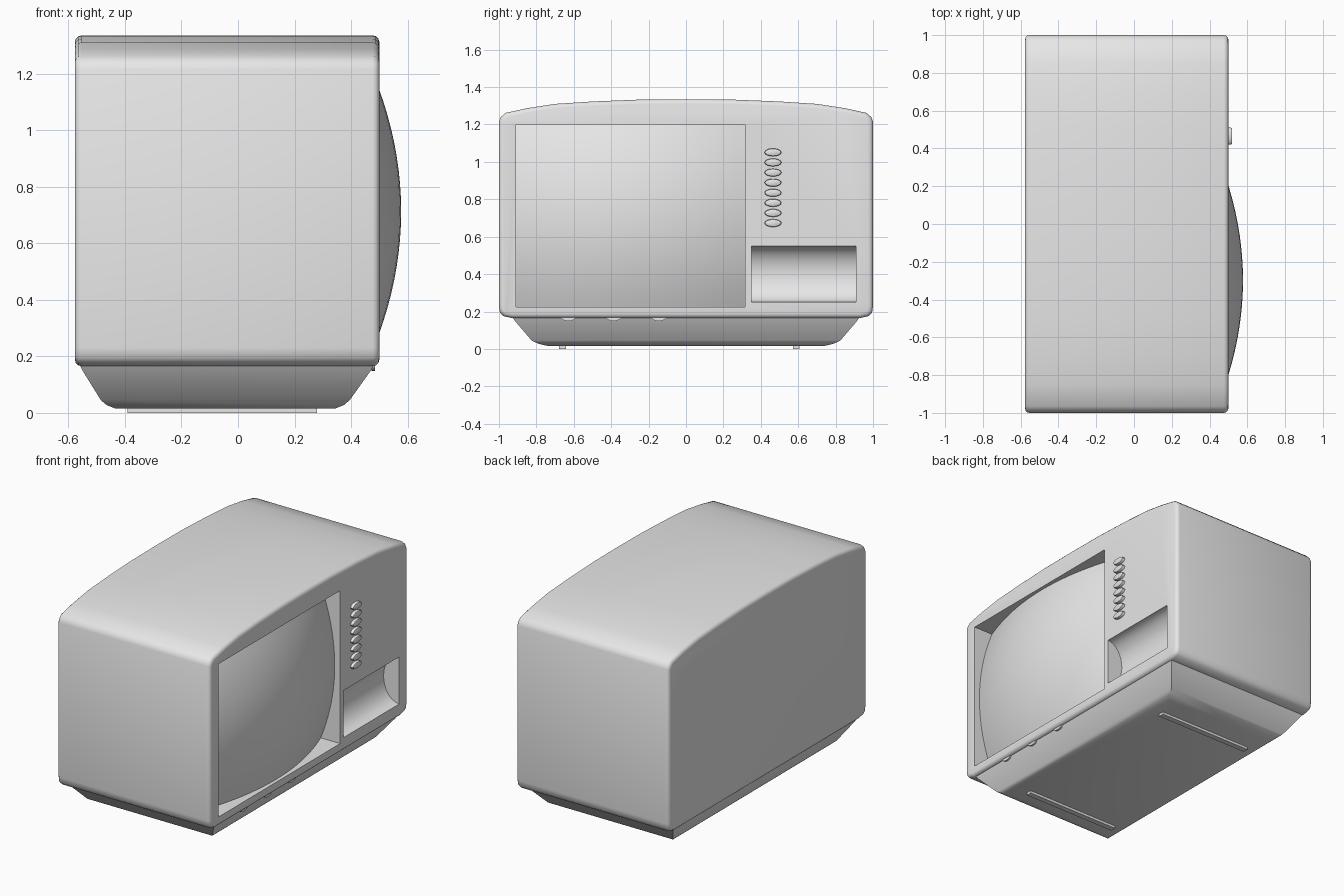
import bpy, bmesh, math

cube = bpy.data.objects.get("Cube")
if cube:
    bpy.data.objects.remove(cube)

grey = bpy.data.materials.new("light grey plastic")
grey.use_nodes = True
grey.diffuse_color = (0.8, 0.8, 0.8, 1)
next(n for n in grey.node_tree.nodes if n.type == 'BSDF_PRINCIPLED').inputs["Base Color"].default_value = grey.diffuse_color


def finish(name, bm):
    bmesh.ops.recalc_face_normals(bm, faces=bm.faces)
    mesh = bpy.data.meshes.new(name)
    bm.to_mesh(mesh)
    bm.free()
    mesh.materials.append(grey)
    ob = bpy.data.objects.new(name, mesh)
    bpy.context.collection.objects.link(ob)
    return ob


def smooth(ob, angle=40):
    bpy.ops.object.select_all(action='DESELECT')
    ob.select_set(True)
    bpy.context.view_layer.objects.active = ob
    bpy.ops.object.shade_smooth_by_angle(angle=math.radians(angle))


def loft(name, rings):
    """Closed solid through matching rings of points."""
    bm = bmesh.new()
    loops = [[bm.verts.new(p) for p in ring] for ring in rings]
    for a, b in zip(loops, loops[1:]):
        n = len(a)
        for i in range(n):
            bm.faces.new((a[i], a[(i + 1) % n], b[(i + 1) % n], b[i]))
    bm.faces.new(loops[0])
    bm.faces.new(loops[-1])
    return finish(name, bm)


def extrude_x(name, outline, x0, x1):
    return loft(name, [[(x, y, z) for y, z in outline] for x in (x0, x1)])


def rect(y0, y1, z0, z1):
    return [(y0, z0), (y1, z0), (y1, z1), (y0, z1)]


def ellipse(cy, cz, ry, rz, n=16):
    return [(cy + ry * math.cos(2 * math.pi * i / n), cz + rz * math.sin(2 * math.pi * i / n)) for i in range(n)]


def bevel_rims(ob, x_values, width, segments):
    bm = bmesh.new()
    bm.from_mesh(ob.data)
    rims = [e for e in bm.edges if any(all(abs(v.co.x - x) < 1e-4 for v in e.verts) for x in x_values)]
    bmesh.ops.bevel(bm, geom=rims, offset=width, segments=segments, profile=0.5, affect='EDGES')
    bm.to_mesh(ob.data)
    bm.free()


# Cabinet with an arched top and softened rims
BACK, FRONT = -0.577, 0.5
half = [(0.93, 0.165), (0.975, 0.175), (0.995, 0.195), (1.0, 0.23), (1.0, 1.215), (0.99, 1.24),
        (0.965, 1.262), (0.85, 1.287), (0.7, 1.31), (0.5, 1.323), (0.25, 1.333)]
outline = half + [(0, 1.335)] + [(-y, z) for y, z in reversed(half)]
cabinet = extrude_x("cabinet", outline, BACK, FRONT)
bevel_rims(cabinet, (BACK, FRONT), 0.024, 3)

# Screen opening and scooped control tray
Y0, Y1, Z0, Z1 = -0.91, 0.315, 0.225, 1.2
screen_cutter = extrude_x("screen_cutter", rect(Y0, Y1, Z0, Z1), 0.3, 0.7)
scoop = [(FRONT + 0.1, 0.25), (FRONT + 0.1, 0.55)]
scoop += [(FRONT - 0.11 * math.sin(math.pi * i / 16), 0.4 + 0.15 * math.cos(math.pi * i / 16)) for i in range(17)]
tray_cutter = loft("tray_cutter", [[(x, y, z) for x, z in scoop] for y in (0.35, 0.91)])
for cutter in (screen_cutter, tray_cutter):
    cutter.hide_render = True
    mod = cabinet.modifiers.new("cut", 'BOOLEAN')
    mod.operation, mod.solver, mod.object = 'DIFFERENCE', 'EXACT', cutter
    bpy.context.view_layer.objects.active = cabinet
    bpy.ops.object.modifier_apply(modifier=mod.name)
    bpy.data.objects.remove(cutter)
smooth(cabinet)

# Bulging screen
bm = bmesh.new()
bmesh.ops.create_grid(bm, x_segments=20, y_segments=20, size=1)
for v in bm.verts:
    u, w = v.co.x, v.co.y
    v.co = (0.577 - 0.115 * u * u - 0.099 * w * w,
            (Y0 + Y1) / 2 + u * (Y1 - Y0) / 2, (Z0 + Z1) / 2 + w * (Z1 - Z0) / 2)
screen = finish("screen", bm)
if screen.data.polygons[0].normal.x < 0:
    screen.data.flip_normals()
smooth(screen)

# Tapered base
levels = [(-0.565, 0.485, 0.935, 0.18), (-0.55, 0.47, 0.915, 0.15), (-0.485, 0.395, 0.825, 0.045),
          (-0.465, 0.375, 0.79, 0.028), (-0.435, 0.345, 0.74, 0.016)]
base = loft("base", [[(a, -y, z), (b, -y, z), (b, y, z), (a, y, z)] for a, b, y, z in levels])
smooth(base)

# Two foot rails
for name, y in (("foot_rail_right", -0.66), ("foot_rail_left", 0.59)):
    rail = extrude_x(name, rect(y - 0.018, y + 0.018, 0, 0.025), -0.39, 0.28)

# Column of push buttons
for i in range(8):
    button = extrude_x(f"button_{i + 1}", ellipse(0.465, 0.673 + 0.054 * i, 0.045, 0.021), 0.48, 0.52)
    bevel_rims(button, (0.52,), 0.008, 2)
    smooth(button)

# Thumb wheels under the screen
for i, y in enumerate((-0.63, -0.388, -0.145)):
    wheel = extrude_x(f"thumb_wheel_{i + 1}", ellipse(y, 0.17, 0.038, 0.021), 0.472, 0.484)
    smooth(wheel)
